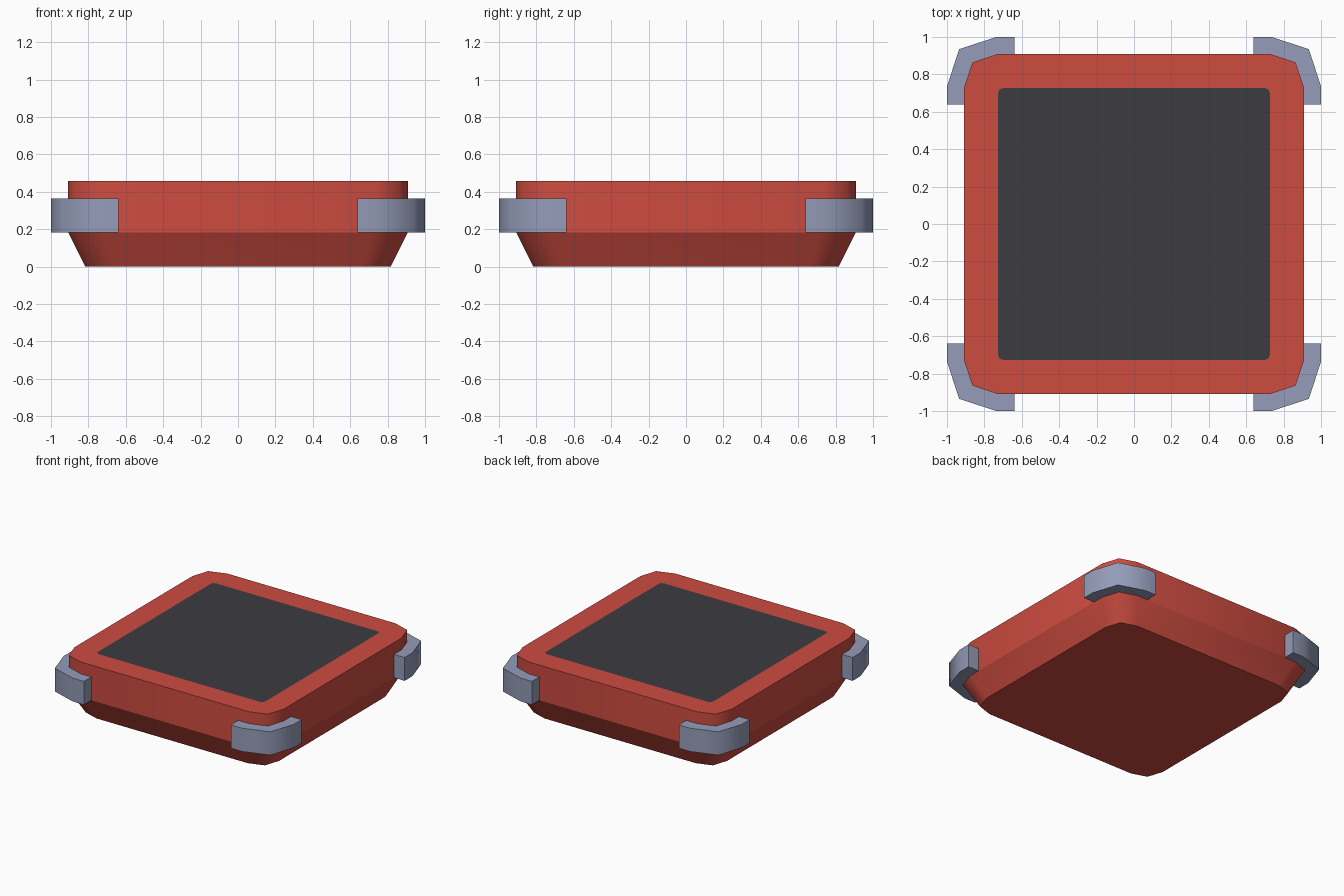
import bpy, bmesh, math
from mathutils import Matrix

if "Cube" in bpy.data.objects:
    bpy.data.objects.remove(bpy.data.objects["Cube"])


def material(name, rgb):
    m = bpy.data.materials.new(name)
    m.diffuse_color = (*rgb, 1)
    m.use_nodes = True
    m.node_tree.nodes["Principled BSDF"].inputs["Base Color"].default_value = m.diffuse_color
    return m


red = material("red", (0.61, 0.072, 0.051))
dark = material("charcoal", (0.046, 0.044, 0.052))
steel = material("blue grey", (0.296, 0.332, 0.479))


def finish(name, bm, mats):
    """Smooth the upright corners, keep level edges and ends sharp."""
    bmesh.ops.recalc_face_normals(bm, faces=bm.faces)
    for f in bm.faces:
        f.smooth = abs(f.normal.z) < 0.9
    for e in bm.edges:
        level = abs(e.verts[0].co.z - e.verts[1].co.z) < 1e-4
        e.smooth = not level and e.calc_face_angle(0) < math.radians(60)
    me = bpy.data.meshes.new(name)
    bm.to_mesh(me)
    bm.free()
    for m in mats:
        me.materials.append(m)
    ob = bpy.data.objects.new(name, me)
    bpy.context.collection.objects.link(ob)
    return ob


def square_ring(bm, corner, z, scale=1):
    """Loop of a square whose corner is given by a few points, turned 4 times."""
    ring = []
    for i in range(4):
        for x, y in corner:
            for _ in range(i):
                x, y = -y, x
            ring.append(bm.verts.new((x * scale, y * scale, z)))
    return ring


# Body: tapered base, straight wall, flat rim and flush dark panel
edge = [(0.908, 0.73), (0.864, 0.864), (0.73, 0.908)]
panel = [(0.727, 0.70), (0.719, 0.719), (0.70, 0.727)]
bm = bmesh.new()
rings = [square_ring(bm, edge, 0, 0.9), square_ring(bm, edge, 0.182),
         square_ring(bm, edge, 0.458), square_ring(bm, panel, 0.458)]
for a, b in zip(rings, rings[1:]):
    for i in range(len(a)):
        j = (i + 1) % len(a)
        bm.faces.new((a[i], a[j], b[j], b[i]))
bm.faces.new(rings[0][::-1])
bm.faces.new(rings[-1]).material_index = 1
finish("body", bm, [red, dark])

# Corner guards: bent strips wrapped round the body corners
outer = [(1, 0.638), (1, 0.735), (0.935, 0.935), (0.735, 1), (0.638, 1)]
inner = [(0.908, 0.638)] + edge + [(0.638, 0.908)]
for k in range(4):
    bm = bmesh.new()
    loops = [[bm.verts.new((x, y, z)) for x, y in pts]
             for pts, z in ((outer, 0.182), (outer, 0.365),
                            (inner, 0.365), (inner, 0.182))]
    for n in range(4):
        a, b = loops[n], loops[(n + 1) % 4]
        for i in range(4):
            bm.faces.new((a[i], a[i + 1], b[i + 1], b[i]))
    for end in (0, -1):
        bm.faces.new([l[end] for l in loops])
    bm.transform(Matrix.Rotation(k * math.pi / 2, 4, 'Z'))
    finish(f"corner_guard_{k + 1}", bm, [steel])
